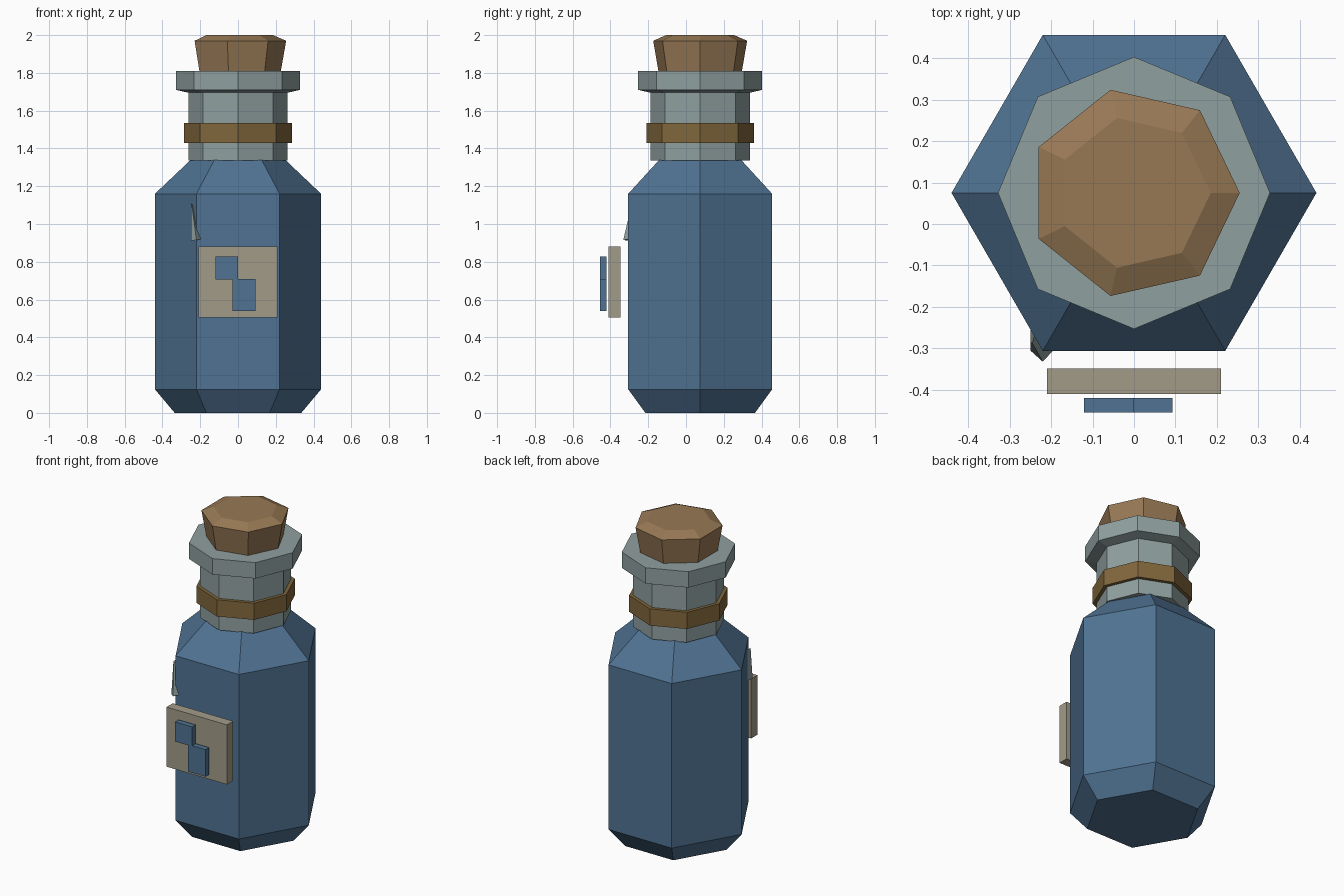
import bpy, bmesh
from math import cos, sin, tau

if "Cube" in bpy.data.objects:
    bpy.data.objects.remove(bpy.data.objects["Cube"])

CY = 0.075  # bottle axis offset in y


def material(name, rgb):
    m = bpy.data.materials.new(name)
    m.diffuse_color = (*rgb, 1)
    m.use_nodes = True
    m.node_tree.nodes["Principled BSDF"].inputs["Base Color"].default_value = m.diffuse_color
    return m


BLUE = material("blue_glass", (0.08, 0.17, 0.29))
GLASS = material("pale_glass", (0.28, 0.35, 0.35))
CORK = material("cork_brown", (0.31, 0.19, 0.09))
CORD = material("band_brown", (0.22, 0.135, 0.045))
PAPER = material("paper", (0.36, 0.33, 0.25))


def finish(name, bm, mat):
    bmesh.ops.recalc_face_normals(bm, faces=bm.faces)
    me = bpy.data.meshes.new(name)
    bm.to_mesh(me)
    bm.free()
    me.materials.append(mat)
    ob = bpy.data.objects.new(name, me)
    bpy.context.collection.objects.link(ob)
    return ob


def loft(name, loops, mat):
    """Skin matching loops of points and cap both ends."""
    bm = bmesh.new()
    rings = [[bm.verts.new(p) for p in loop] for loop in loops]
    n = len(rings[0])
    for a, b in zip(rings, rings[1:]):
        for i in range(n):
            j = (i + 1) % n
            bm.faces.new((a[i], a[j], b[j], b[i]))
    bm.faces.new(rings[0][::-1])
    bm.faces.new(rings[-1])
    return finish(name, bm, mat)


def lathe(name, sides, profile, mat):
    """Faceted solid of revolution from (radius, z) points."""
    return loft(name, [[(r * cos(tau * i / sides), CY + r * sin(tau * i / sides), z)
                        for i in range(sides)] for r, z in profile], mat)


def box(name, x0, x1, y0, y1, z0, z1, mat):
    return loft(name, [[(x0, y0, z), (x1, y0, z), (x1, y1, z), (x0, y1, z)]
                       for z in (z0, z1)], mat)


# Hexagonal body with chamfered foot and sloping shoulder
lathe("bottle_body", 6, [(0.335, 0), (0.44, 0.125), (0.44, 1.16), (0.25, 1.34)], BLUE)

# Octagonal neck flaring into the rim
lathe("neck_and_rim", 8, [(0.263, 1.335), (0.263, 1.695), (0.328, 1.71), (0.328, 1.81)], GLASS)

# Band around the neck
lathe("neck_band", 8, [(0.285, 1.43), (0.285, 1.535)], CORD)

# Seven-sided cork
lathe("cork", 7, [(0.225, 1.80), (0.255, 1.97), (0.185, 2.0)], CORK)

# Label and its two raised patches
box("label", -0.21, 0.21, -0.41, -0.348, 0.505, 0.88, PAPER)
box("label_patch_upper", -0.12, 0.0, -0.455, -0.42, 0.705, 0.828, BLUE)
box("label_patch_lower", -0.03, 0.093, -0.455, -0.42, 0.54, 0.71, BLUE)

# Glass highlight sliver on the front left edge
loft("glass_sliver", [
    [(-0.25, -0.25, 0.915), (-0.25, -0.305, 0.912), (-0.22, -0.332, 0.915), (-0.195, -0.305, 0.92)],
    [(-0.25, -0.25, 1.11), (-0.25, -0.285, 1.11), (-0.245, -0.288, 1.105), (-0.24, -0.27, 1.10)],
], GLASS)
